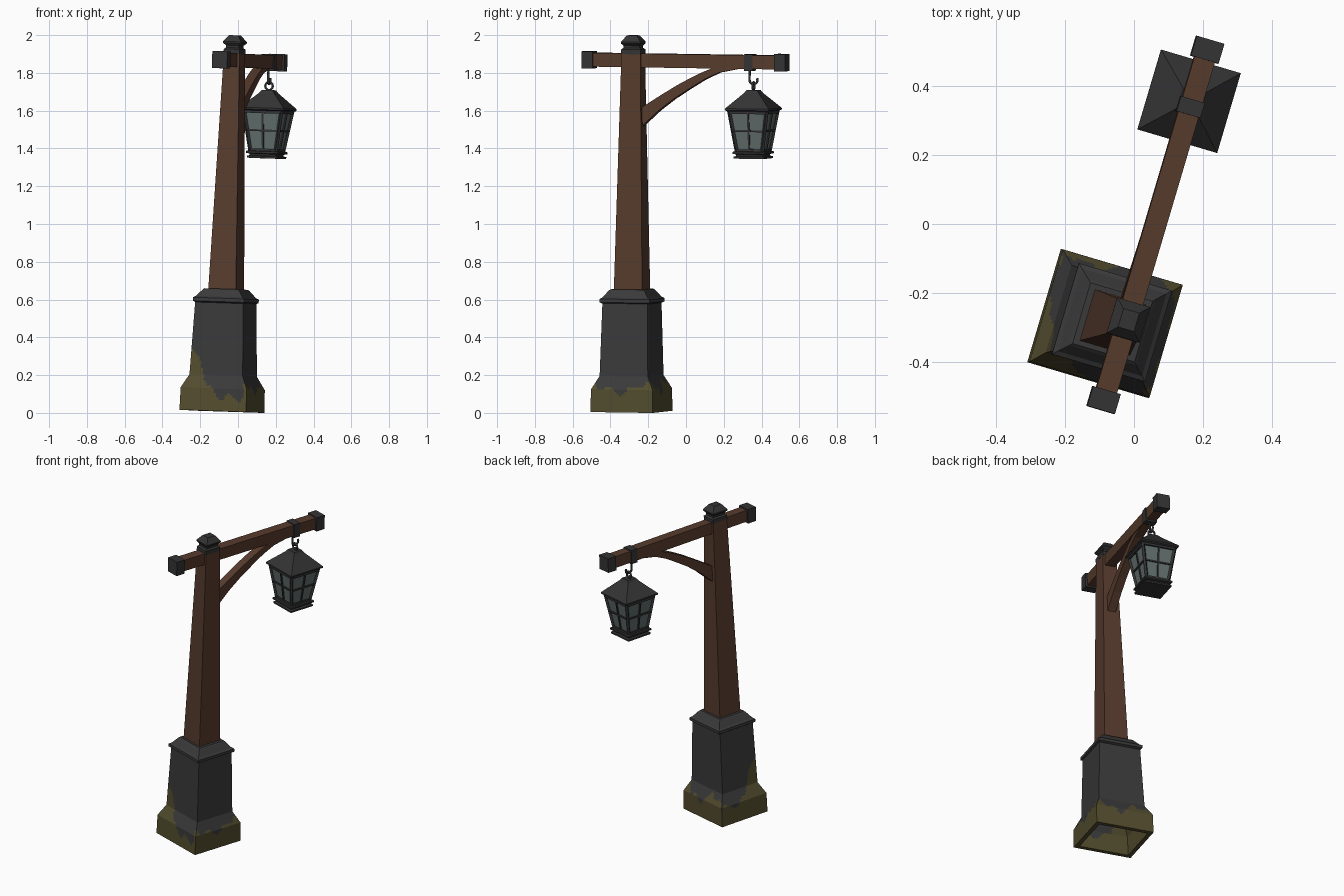
import bpy, bmesh, math
from mathutils import Matrix, Vector

if "Cube" in bpy.data.objects:
    bpy.data.objects.remove(bpy.data.objects["Cube"])

# whole lamp post: turned about z and leaning slightly
M = (Matrix.Translation((-0.085, -0.289, 0.008)) @ Matrix.Rotation(0.035, 4, 'Y')
     @ Matrix.Rotation(-0.005, 4, 'X') @ Matrix.Rotation(math.radians(-16.5), 4, 'Z'))


def mat(name, r, g, b):
    m = bpy.data.materials.new(name)
    m.diffuse_color = (r, g, b, 1)
    m.use_nodes = True
    m.node_tree.nodes["Principled BSDF"].inputs["Base Color"].default_value = m.diffuse_color
    return m


WOOD = mat("brown_wood", 0.095, 0.044, 0.026)
STONE = mat("dark_stone", 0.042, 0.042, 0.042)
MOSS = mat("olive_moss", 0.085, 0.073, 0.027)
IRON = mat("black_iron", 0.034, 0.034, 0.035)
GLASS = mat("grey_glass", 0.125, 0.16, 0.155)


def finish(name, bm, *mats):
    bmesh.ops.recalc_face_normals(bm, faces=bm.faces)
    me = bpy.data.meshes.new(name)
    bm.to_mesh(me)
    bm.free()
    for m in mats:
        me.materials.append(m)
    ob = bpy.data.objects.new(name, me)
    bpy.context.collection.objects.link(ob)
    ob.matrix_world = M
    return ob


def ring_pts(a, b, z, n, y0=0):
    c = [(-a, -b), (a, -b), (a, b), (-a, b)]
    pts = []
    for i in range(4):
        p, q = c[i], c[(i + 1) % 4]
        pts += [(p[0] + (q[0] - p[0]) * k / n, p[1] + (q[1] - p[1]) * k / n + y0, z) for k in range(n)]
    return pts


def loft(bm, rings, n=1, y0=0):
    """Stack of rectangles (half width, half depth, z), capped at both ends."""
    loops = [[bm.verts.new(p) for p in ring_pts(*r, n, y0)] for r in rings]
    for A, B in zip(loops, loops[1:]):
        for i in range(len(A)):
            j = (i + 1) % len(A)
            bm.faces.new((A[i], A[j], B[j], B[i]))
    bm.faces.new(loops[0])
    bm.faces.new(loops[-1])


def lofted(name, rings, m, y0=0):
    bm = bmesh.new()
    loft(bm, rings, 1, y0)
    return finish(name, bm, m)


def bar(bm, p, q, w):
    p, q = Vector(p), Vector(q)
    d = q - p
    t = Matrix.Translation((p + q) / 2) @ d.to_track_quat('Z', 'Y').to_matrix().to_4x4()
    bmesh.ops.create_cube(bm, size=1, matrix=t @ Matrix.Diagonal((w, w, d.length, 1)))


def box(name, y1, y2, a, z1, z2, m):
    lofted(name, [(a, (y2 - y1) / 2, z1), (a, (y2 - y1) / 2, z2)], m, (y1 + y2) / 2)


# stone base: hollow below, finely cut so the moss gets a ragged edge
key = [(0.184, 0.172, 0), (0.182, 0.17, 0.12), (0.147, 0.133, 0.19), (0.132, 0.124, 0.58)]
inner = [(0.112, 0.104, 0.45), (0.12, 0.108, 0.19), (0.154, 0.142, 0.12), (0.157, 0.145, 0)]


def refine(k, step=0.012):
    out = []
    for p, q in zip(k, k[1:]):
        s = max(1, int(abs(q[2] - p[2]) / step))
        out += [tuple(p[i] + (q[i] - p[i]) * t / s for i in range(3)) for t in range(s)]
    return out + [k[-1]]


def moss_height(c):
    x, y = c.x, c.y
    h = 0.135 + 0.03 * math.sin(23 * x + 17 * y + 1) + 0.018 * math.sin(60 * x - 52 * y)
    h += 0.19 * math.exp(-((x + 0.15) ** 2 + (y + 0.13) ** 2) / 0.006)
    if y < -0.12 and abs(x) < 0.16 and x > -0.02:
        h -= 0.6 * (x + 0.02)          # bare patch at the front right corner
    return h


bm = bmesh.new()
loft(bm, refine(inner) + refine(key), 24)
for f in bm.faces:
    c = f.calc_center_median()
    f.material_index = 1 if c.z < moss_height(c) and len(f.verts) == 4 else 0
finish("stone_base", bm, STONE, MOSS)

# moulded cap of the base
lofted("base_cap", [(0.128, 0.122, 0.572), (0.141, 0.138, 0.58), (0.141, 0.138, 0.598),
                    (0.128, 0.125, 0.606), (0.102, 0.1, 0.64), (0.094, 0.092, 0.648)], STONE)

# tapered post, cross beam and its end caps
lofted("post", [(0.076, 0.078, 0.64), (0.043, 0.052, 1.9)], WOOD)
box("cross_beam", -0.26, 0.84, 0.031, 1.824, 1.897, WOOD)
for nm, y in (("front", -0.272), ("back", 0.79)):
    box("beam_cap_" + nm, y, y + 0.06, 0.042, 1.814, 1.905, IRON)

# finial on the post
lofted("finial", [(0.044, 0.054, 1.893), (0.044, 0.054, 1.918), (0.035, 0.044, 1.926),
                  (0.035, 0.044, 1.938), (0.05, 0.054, 1.95), (0.05, 0.054, 1.958),
                  (0.024, 0.028, 1.992)], IRON)

# curved brace between post and beam
low = [(0.03, 1.485), (0.06, 1.515), (0.15, 1.597), (0.23, 1.658), (0.315, 1.713),
       (0.4, 1.765), (0.48, 1.802), (0.6, 1.826)]
up = [(0.5, 1.845), (0.435, 1.822), (0.375, 1.797), (0.315, 1.767), (0.25, 1.732),
      (0.175, 1.687), (0.06, 1.615), (0.03, 1.6)]
bm = bmesh.new()
f = bm.faces.new([bm.verts.new((-0.026, y, z)) for y, z in low + up])
r = bmesh.ops.extrude_face_region(bm, geom=[f])
bmesh.ops.translate(bm, vec=(0.052, 0, 0), verts=[v for v in r["geom"] if isinstance(v, bmesh.types.BMVert)])
finish("curved_brace", bm, WOOD)

# strap around the beam, hook and ring
L = 0.665
box("beam_strap", L - 0.042, L + 0.004, 0.036, 1.814, 1.902, IRON)


def tube(name, pts, rad, cyclic=False):
    cu = bpy.data.curves.new(name, 'CURVE')
    cu.dimensions = '3D'
    cu.bevel_depth = rad
    cu.bevel_resolution = 1
    cu.use_fill_caps = True
    sp = cu.splines.new('POLY')
    sp.points.add(len(pts) - 1)
    for p, co in zip(sp.points, pts):
        p.co = (*co, 1)
    sp.use_cyclic_u = cyclic
    cu.materials.append(IRON)
    ob = bpy.data.objects.new(name, cu)
    bpy.context.collection.objects.link(ob)
    ob.matrix_world = M


arc = [(0, L + 0.022 * math.cos(t), 1.765 + 0.022 * math.sin(t))
       for t in [math.pi + k * math.pi * 1.15 / 8 for k in range(9)]]
tube("hook", [(0, L - 0.02, 1.82), (0, L - 0.022, 1.79)] + arc, 0.0065)
tube("lantern_ring", [(0.021 * math.cos(k * math.pi / 6), L, 1.733 + 0.021 * math.sin(k * math.pi / 6))
                      for k in range(12)], 0.006, True)

# lantern roof, floor and glass
lofted("lantern_roof", [(0.108, 0.108, 1.6), (0.121, 0.121, 1.607), (0.121, 0.121, 1.616),
                        (0.04, 0.04, 1.697), (0.03, 0.03, 1.712)], IRON, L)
lofted("lantern_floor", [(0.084, 0.084, 1.35), (0.084, 0.084, 1.36), (0.072, 0.072, 1.364),
                         (0.072, 0.072, 1.372), (0.088, 0.088, 1.376), (0.088, 0.088, 1.386),
                         (0.07, 0.07, 1.39)], IRON, L)
T, B, ZT, ZB = 0.104, 0.07, 1.605, 1.385
lofted("lantern_glass", [(B - 0.002, B - 0.002, ZB), (T - 0.002, T - 0.002, ZT)], GLASS, L)

# lantern frame: corner posts, rails and glazing bars on four sides
bm = bmesh.new()
for k in range(4):
    R = Matrix.Translation((0, L, 0)) @ Matrix.Rotation(k * math.pi / 2, 4, 'Z')

    def P(s, z):
        h = B + (T - B) * (z - ZB) / (ZT - ZB)
        return R @ Vector((s * h, -h, z))
    bar(bm, P(-1, ZB), P(-1, ZT), 0.015)
    bar(bm, P(0, ZB), P(0, ZT), 0.010)
    for z, w in ((1.394, 0.014), (1.497, 0.010), (1.596, 0.016)):
        bar(bm, P(-1, z), P(1, z), w)
finish("lantern_frame", bm, IRON)
